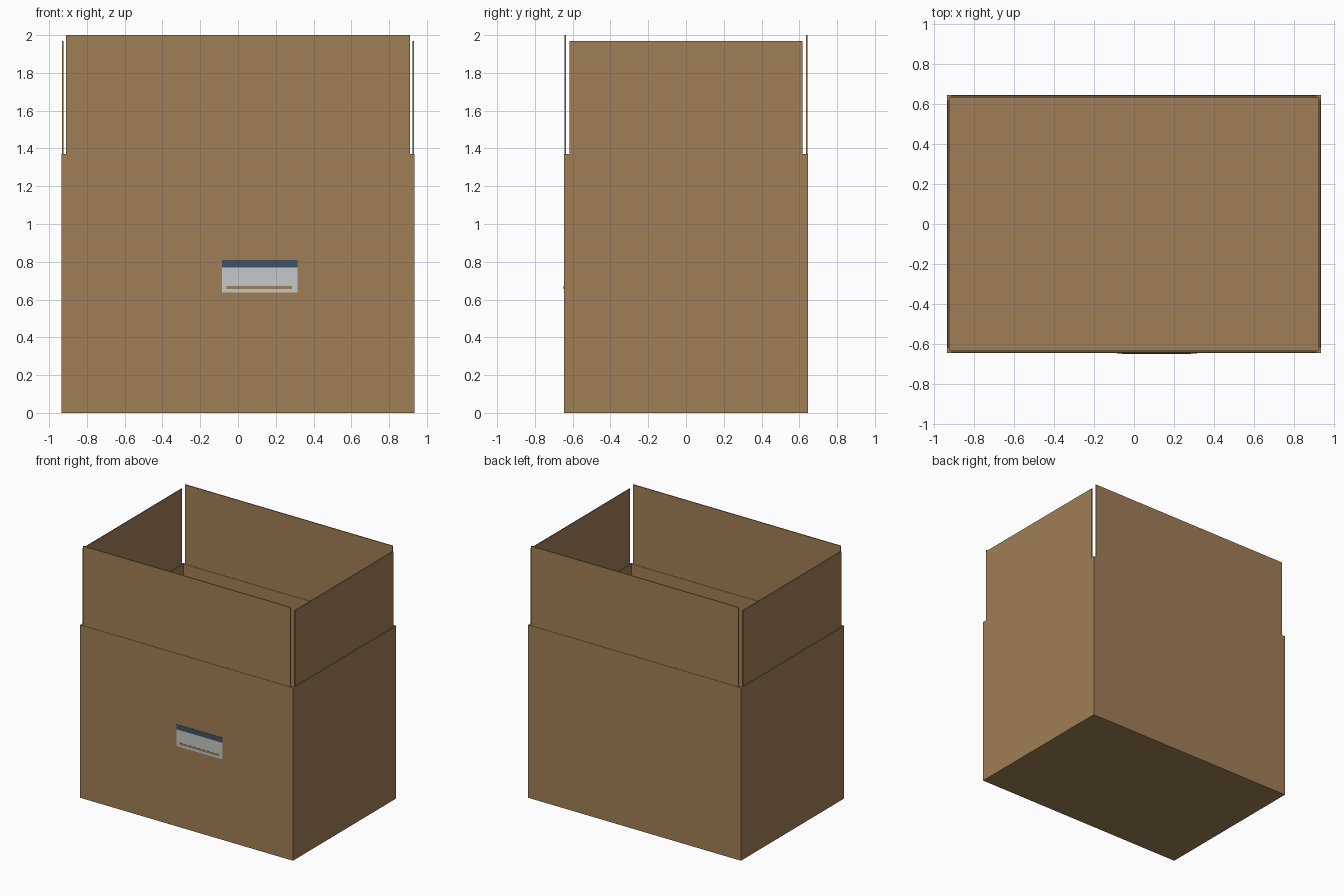
import bpy, bmesh

if "Cube" in bpy.data.objects:
    bpy.data.objects.remove(bpy.data.objects["Cube"])

def srgb(r, g, b):
    lin = lambda c: c / 12.92 if c <= 0.04045 else ((c + 0.055) / 1.055) ** 2.4
    return [lin(v / 255) for v in (r, g, b)] + [1]

def material(name, rgb):
    m = bpy.data.materials.new(name)
    m.diffuse_color = srgb(*rgb)
    m.use_nodes = True
    m.node_tree.nodes["Principled BSDF"].inputs["Base Color"].default_value = m.diffuse_color
    return m

cardboard = material("cardboard brown", (160, 127, 86))
paper = material("label white", (197, 200, 200))
blue = material("label blue", (62, 82, 100))

def box(name, lo, hi, mat, open_top=False):
    """Axis-aligned box between two corners, optionally without its top face."""
    bm = bmesh.new()
    bmesh.ops.create_cube(bm, size=1)
    for v in bm.verts:
        v.co = [h if c > 0 else l for c, l, h in zip(v.co, lo, hi)]
    if open_top:
        top = [f for f in bm.faces if f.normal.z > 0.9]
        bmesh.ops.delete(bm, geom=top, context='FACES_ONLY')
    me = bpy.data.meshes.new(name)
    bm.to_mesh(me)
    bm.free()
    me.materials.append(mat)
    ob = bpy.data.objects.new(name, me)
    bpy.context.collection.objects.link(ob)
    return ob

X, Y, H, T = 0.934, 0.645, 1.37, 0.014   # half width, half depth, wall height, thickness

# Hollow carton body with an even wall
body = box("carton_body", (-X, -Y, 0), (X, Y, H), cardboard, open_top=True)
wall = body.modifiers.new("wall", 'SOLIDIFY')
wall.thickness = T
wall.offset = -1
wall.use_even_offset = True

# Raised flaps, thinner than the walls and centred on them
IN, OUT = 0.011, 0.003
for side, s in (("front", -1), ("back", 1)):
    a, b = sorted((s * (Y - IN), s * (Y - OUT)))
    box(side + "_flap", (-0.91, a, H - 0.005), (0.91, b, 2.0), cardboard)
for side, s in (("left", -1), ("right", 1)):
    a, b = sorted((s * (X - IN), s * (X - OUT)))
    box(side + "_flap", (a, -0.617, H - 0.005), (b, 0.617, 1.97), cardboard)

# Shipping label: paper, blue header strip and a brown line
box("label_paper", (-0.085, -Y - 0.002, 0.638), (0.315, -Y + 0.001, 0.77), paper)
box("label_header", (-0.085, -Y - 0.002, 0.77), (0.315, -Y + 0.001, 0.81), blue)
box("label_line", (-0.06, -Y - 0.003, 0.655), (0.285, -Y, 0.672), cardboard)
